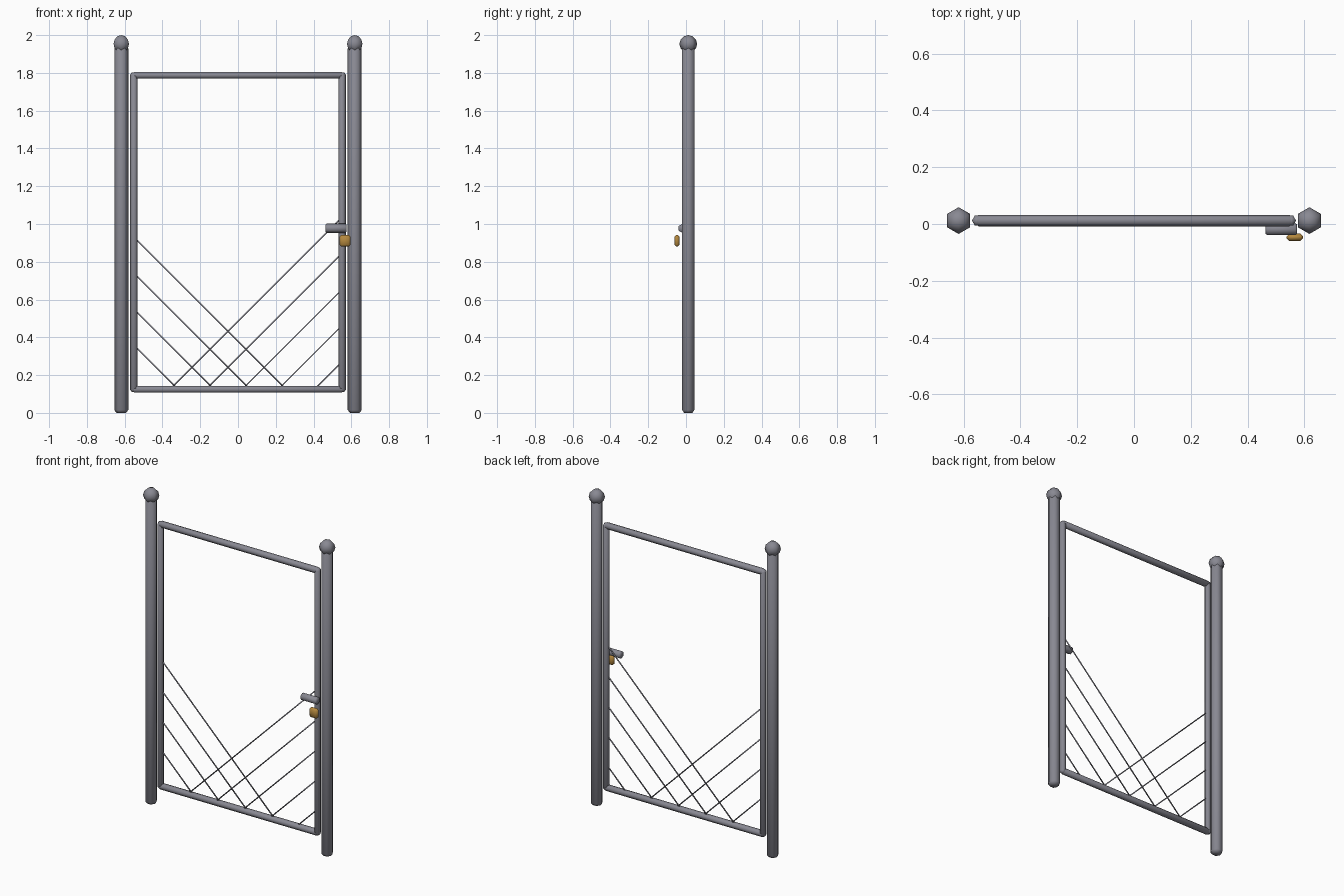
import bpy, bmesh, math
from mathutils import Vector

cube = bpy.data.objects.get("Cube")
if cube:
    bpy.data.objects.remove(cube, do_unlink=True)


def material(name, rgb):
    m = bpy.data.materials.new(name)
    m.use_nodes = True
    m.diffuse_color = (*rgb, 1)
    m.node_tree.nodes["Principled BSDF"].inputs["Base Color"].default_value = (*rgb, 1)
    return m


STEEL = material("grey steel", (0.25, 0.25, 0.29))
BRASS = material("brass", (0.46, 0.25, 0.05))
Y = 0.012  # plane of the gate


def finish(name, bm, mat):
    bmesh.ops.recalc_face_normals(bm, faces=bm.faces)
    for f in bm.faces:
        f.smooth = True
    mesh = bpy.data.meshes.new(name)
    bm.to_mesh(mesh)
    bm.free()
    mesh.materials.append(mat)
    obj = bpy.data.objects.new(name, mesh)
    bpy.context.collection.objects.link(obj)


def hex_bar(name, start, end, radius, point, bevel=0.0, sides=6):
    """Prism from start to end with one corner towards 'point' and chamfered ends."""
    start, end, u = Vector(start), Vector(end), Vector(point)
    axis = (end - start).normalized()
    v = axis.cross(u)
    rings = [(start, radius), (end, radius)]
    if bevel:
        inset = axis * bevel
        small = radius - bevel * 0.8
        rings = [(start, small), (start + inset, radius),
                 (end - inset, radius), (end, small)]
    bm = bmesh.new()
    loops = []
    for centre, r in rings:
        angles = [math.tau * i / sides for i in range(sides)]
        loops.append([bm.verts.new(centre + r * (math.cos(a) * u + math.sin(a) * v))
                      for a in angles])
    for a, b in zip(loops, loops[1:]):
        for i in range(sides):
            j = (i + 1) % sides
            bm.faces.new((a[i], a[j], b[j], b[i]))
    bm.faces.new(loops[0])
    bm.faces.new(loops[-1])
    finish(name, bm, STEEL)


# Posts with ball caps, and the upright frame rails
for side, s in (("left", 1), ("right", -1)):
    x = 0.618 * s
    hex_bar(side + "_post", (x, Y, 0), (x, Y, 1.945), 0.037, (1, 0, 0), 0.015)
    bm = bmesh.new()
    bmesh.ops.create_uvsphere(bm, u_segments=6, v_segments=6, radius=0.047)
    bmesh.ops.translate(bm, verts=bm.verts, vec=(x, Y, 1.953))
    finish(side + "_post_ball", bm, STEEL)
    x = 0.551 * s
    hex_bar(side + "_frame_rail", (x, Y, 0.11), (x, Y, 1.803), 0.02, (1, 0, 0), 0.012)

# Horizontal frame rails
for name, z in (("top", 1.788), ("bottom", 0.125)):
    hex_bar(name + "_frame_rail", (-0.56, Y, z), (0.56, Y, z), 0.02, (0, 1, 0), 0.012)

# Diagonal wires: from the bottom rail up to each upright at 45 degrees
for side, s, first_foot, count in (("left", 1, -0.36, 5), ("right", -1, 0.255, 4)):
    for i in range(count):
        foot = first_foot + s * 0.191 * i
        reach = 0.55 - s * foot
        hex_bar(f"{side}_wire_{i + 1}", (foot, Y, 0.125),
                (0.55 * s, Y, 0.125 + reach), 0.004, (0, 1, 0))

# Latch barrel on the front of the left upright
hex_bar("latch", (0.463, -0.018, 0.977), (0.575, -0.018, 0.977), 0.0245, (0, 0, 1), 0.007)

# Padlock: chamfered block hanging below the latch
bm = bmesh.new()
bmesh.ops.create_cube(bm, size=1)
bmesh.ops.scale(bm, verts=bm.verts, vec=(0.058, 0.027, 0.062))
bmesh.ops.bevel(bm, geom=bm.edges[:], offset=0.01, segments=1, affect='EDGES')
bmesh.ops.translate(bm, verts=bm.verts, vec=(0.567, -0.047, 0.911))
finish("padlock", bm, BRASS)
